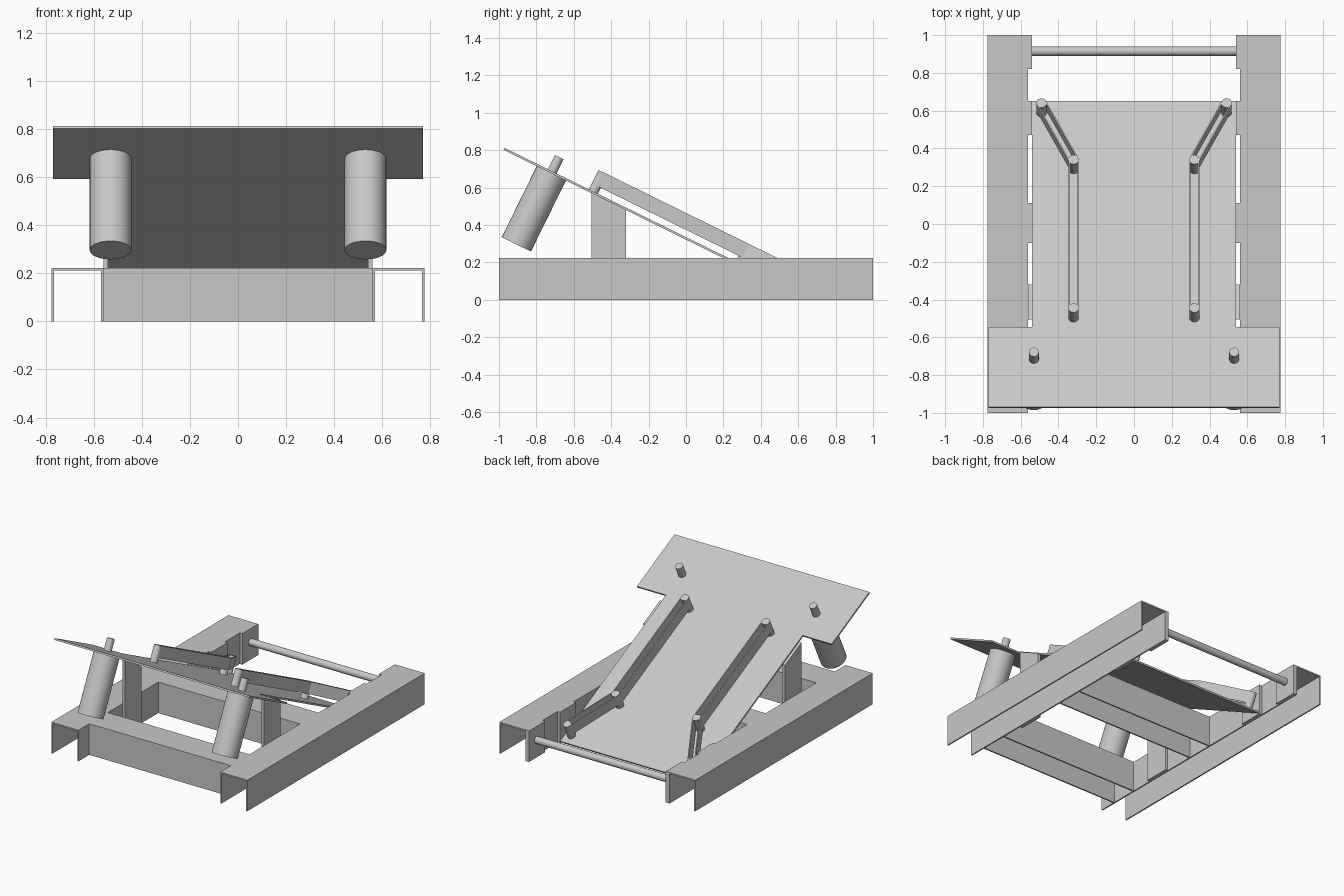
import bpy, bmesh, math
from mathutils import Matrix, Vector

cube = bpy.data.objects.get("Cube")
if cube:
    bpy.data.objects.remove(cube, do_unlink=True)

steel = bpy.data.materials.new("steel grey")
steel.use_nodes = True
GREY = (0.58, 0.58, 0.58, 1)
steel.diffuse_color = GREY
steel.node_tree.nodes["Principled BSDF"].inputs["Base Color"].default_value = GREY

# Frames: profile plane and extrusion direction
ALONG_Y = Matrix.Rotation(math.pi / 2, 4, "X")               # profile (x, z), extruded to -y
ALONG_X = Matrix(((0, 0, 1, 0), (1, 0, 0, 0), (0, 1, 0, 0), (0, 0, 0, 1)))  # profile (y, z)
TILT = math.radians(26.2)
DECK = Matrix.Translation((0, -0.97, 0.812)) @ Matrix.Rotation(-TILT, 4, "X")  # (x, down slope)


def prism(name, points, start, end, frame, smooth=False):
    """Extrude a flat outline from start to end in the given frame."""
    bm = bmesh.new()
    face = bm.faces.new([bm.verts.new((p[0], p[1], start)) for p in points])
    new = bmesh.ops.extrude_face_region(bm, geom=[face])["geom"]
    verts = [g for g in new if isinstance(g, bmesh.types.BMVert)]
    bmesh.ops.translate(bm, verts=verts, vec=(0, 0, end - start))
    bmesh.ops.transform(bm, matrix=frame, verts=bm.verts)
    bmesh.ops.recalc_face_normals(bm, faces=bm.faces)
    mesh = bpy.data.meshes.new(name)
    bm.to_mesh(mesh)
    bm.free()
    mesh.materials.append(steel)
    obj = bpy.data.objects.new(name, mesh)
    bpy.context.collection.objects.link(obj)
    if smooth:
        bpy.ops.object.select_all(action="DESELECT")
        obj.select_set(True)
        bpy.context.view_layer.objects.active = obj
        bpy.ops.object.shade_smooth_by_angle(angle=math.radians(30))
    return obj


def circle(x, y, r, n=32):
    return [(x + r * math.cos(2 * math.pi * i / n), y + r * math.sin(2 * math.pi * i / n))
            for i in range(n)]


def rect(a, b, c, d):
    return [(a, c), (b, c), (b, d), (a, d)]


def channel(a, b, h, t=0.01):
    """Outline of an upside-down U channel."""
    return [(a, 0), (a, h), (b, h), (b, 0), (b - t, 0), (b - t, h - t), (a + t, h - t), (a + t, 0)]


def slope(y):
    """Distance down the deck of a point at depth y."""
    return (y + 0.97) / math.cos(TILT)


def deck_z(y):
    return 0.812 - (y + 0.97) * math.tan(TILT)


RAIL_H = 0.222

# Cross members and rear rod
prism("front_cross_member", channel(-0.88, -0.67, RAIL_H), -0.56, 0.56, ALONG_X)
prism("middle_cross_member", channel(-0.1, 0.11, RAIL_H), -0.56, 0.56, ALONG_X)
prism("rear_rod", circle(0.915, 0.125, 0.025), -0.54, 0.54, ALONG_X, True)

# Sloping T-shaped deck plate
shoulder, tail = slope(-0.545), slope(0.65)
half = [(0.77, 0), (0.77, shoulder), (0.54, shoulder), (0.54, tail)]
prism("deck_plate", half + [(-x, y) for x, y in reversed(half)], -0.012, 0, DECK)

for side, label in ((1, "left"), (-1, "right")):
    # Base rail
    prism(label + "_rail", [(side * x, z) for x, z in channel(0.56, 0.775, RAIL_H)], -1, 1, ALONG_Y)

    # Inner brackets and deck post
    for part, a, b in (("rear_bracket", 0.82, 1), ("middle_bracket", 0.47, 0.65)):
        prism(f"{label}_{part}", rect(a, b, 0, RAIL_H), side * 0.54, side * 0.56, ALONG_X)
    post = [(-0.505, 0), (-0.32, 0), (-0.32, deck_z(-0.32) - 0.01), (-0.505, deck_z(-0.505) - 0.01)]
    prism(label + "_deck_post", post, side * 0.54, side * 0.56, ALONG_X)

    # Canister under the deck with a stub above it
    x, s = side * 0.53, slope(-0.715)
    prism(label + "_canister", circle(x, s, 0.087), -0.435, -0.012, DECK, True)
    prism(label + "_stub", circle(x, s, 0.026), -0.012, 0.085, DECK, True)

    # Guide pins, with a pair of thin strips joining each to the next
    pins = [Vector((side * px, slope(py))) for px, py in ((0.32, -0.495), (0.32, 0.29), (0.49, 0.59))]
    for i, pin in enumerate(pins):
        prism(f"{label}_guide_pin_{i + 1}", circle(pin.x, pin.y, 0.027), 0, 0.116, DECK, True)
    for i, (p, q) in enumerate(zip(pins, pins[1:])):
        d = (q - p).normalized()
        n = Vector((-d.y, d.x))
        for edge, word in ((1, "a"), (-1, "b")):
            outer, inner = n * edge * 0.027, n * edge * 0.02
            prism(f"{label}_guide_strip_{i + 1}{word}",
                  [p + outer, q + outer, q + inner, p + inner], 0.035, 0.116, DECK)
